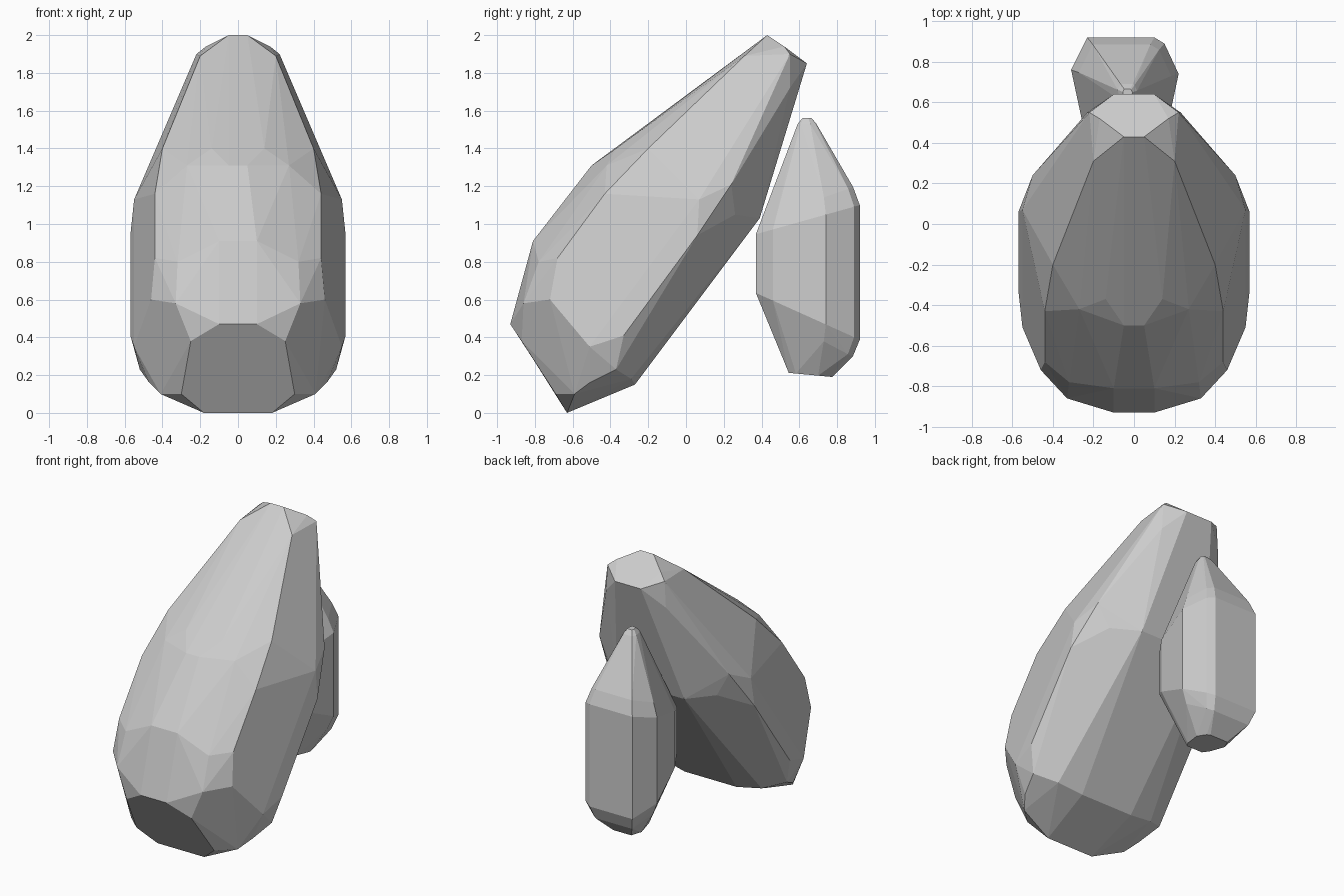
import bpy
import bmesh

# Remove only the default cube
default_cube = bpy.data.objects.get("Cube")
if default_cube:
    bpy.data.objects.remove(default_cube, do_unlink=True)

# Single stone colour
STONE_GREY = (0.6, 0.6, 0.6, 1.0)
stone = bpy.data.materials.new("stone_grey")
stone.use_nodes = True
stone.diffuse_color = STONE_GREY
stone.node_tree.nodes["Principled BSDF"].inputs["Base Color"].default_value = STONE_GREY


def make_rock(name, corners, flatten_angle):
    """Wrap corner points in a faceted convex shell and merge near-flat facets."""
    bm = bmesh.new()
    for corner in corners:
        bm.verts.new(corner)
    hull = bmesh.ops.convex_hull(bm, input=bm.verts[:])
    loose = {item for key in ("geom_interior", "geom_unused") for item in hull[key]
             if isinstance(item, bmesh.types.BMVert)}
    bmesh.ops.delete(bm, geom=list(loose), context="VERTS")
    bmesh.ops.dissolve_limit(bm, angle_limit=flatten_angle,
                             verts=bm.verts[:], edges=bm.edges[:])
    bmesh.ops.recalc_face_normals(bm, faces=bm.faces[:])
    mesh = bpy.data.meshes.new(name)
    bm.to_mesh(mesh)
    bm.free()
    mesh.materials.append(stone)
    rock = bpy.data.objects.new(name, mesh)
    bpy.context.collection.objects.link(rock)
    return rock


def mirrored(half):
    """Mirror hundredths-of-a-unit corners across the centre plane."""
    return [(side * x / 100, y / 100, z / 100) for x, y, z in half for side in (1, -1)]


# Leaning boulder: corners of one half, grouped by region
base = [(18, -63, 0), (30, -69, 10), (41, -59, 10), (47, -51, 16),
        (52, -37, 23), (38, -29, 18), (20, -27, 15)]
nose = [(10, -93, 47), (25, -87, 38), (33, -86, 58), (46, -72, 60),
        (32, -78, 80), (44, -68, 82), (10, -81, 91)]
flank = [(55, -51, 35), (57, -33, 41), (57, 6, 94), (55, 7, 113),
         (50, 24, 121), (44, -43, 116), (40, -20, 140)]
brow = [(27, -42, 131), (14, -37, 140), (5, -50, 131)]
crown = [(5, 43, 200), (20, 31, 189), (17, 52, 194), (22, 55, 190),
         (10, 64, 185), (23, 55, 172)]
keel = [(42, 26, 105), (26, 39, 103)]
make_rock("leaning_boulder", mirrored(base + nose + flank + brow + crown + keel), 0.06)

# Upright stone: one outline repeated as rings up its height
outline = [(-0.31, 0.76), (-0.23, 0.92), (0.10, 0.92), (0.15, 0.89),
           (0.22, 0.74), (0.16, 0.46), (0.10, 0.37), (-0.19, 0.37), (-0.25, 0.48)]


def ring(scale, centre, height, slope):
    """Scale the outline about a centre; its height tilts from front to back."""
    cx, cy = centre
    return [(cx + (x - cx) * scale, cy + (y - cy) * scale, height + (y - cy) * slope)
            for x, y in outline]


middle = (-0.04, 0.67)
tip = (-0.03, 0.64)
stone_corners = (ring(0.42, middle, 0.2, -0.04)
                 + ring(0.85, middle, 0.41, -0.45)
                 + ring(1.0, middle, 0.5, -0.45)
                 + ring(1.0, middle, 1.03, 0.28)
                 + ring(0.86, middle, 1.12, 0.3)
                 + ring(0.18, tip, 1.53, 0.0)
                 + ring(0.09, tip, 1.56, 0.0))
make_rock("upright_stone", stone_corners, 0.06)
